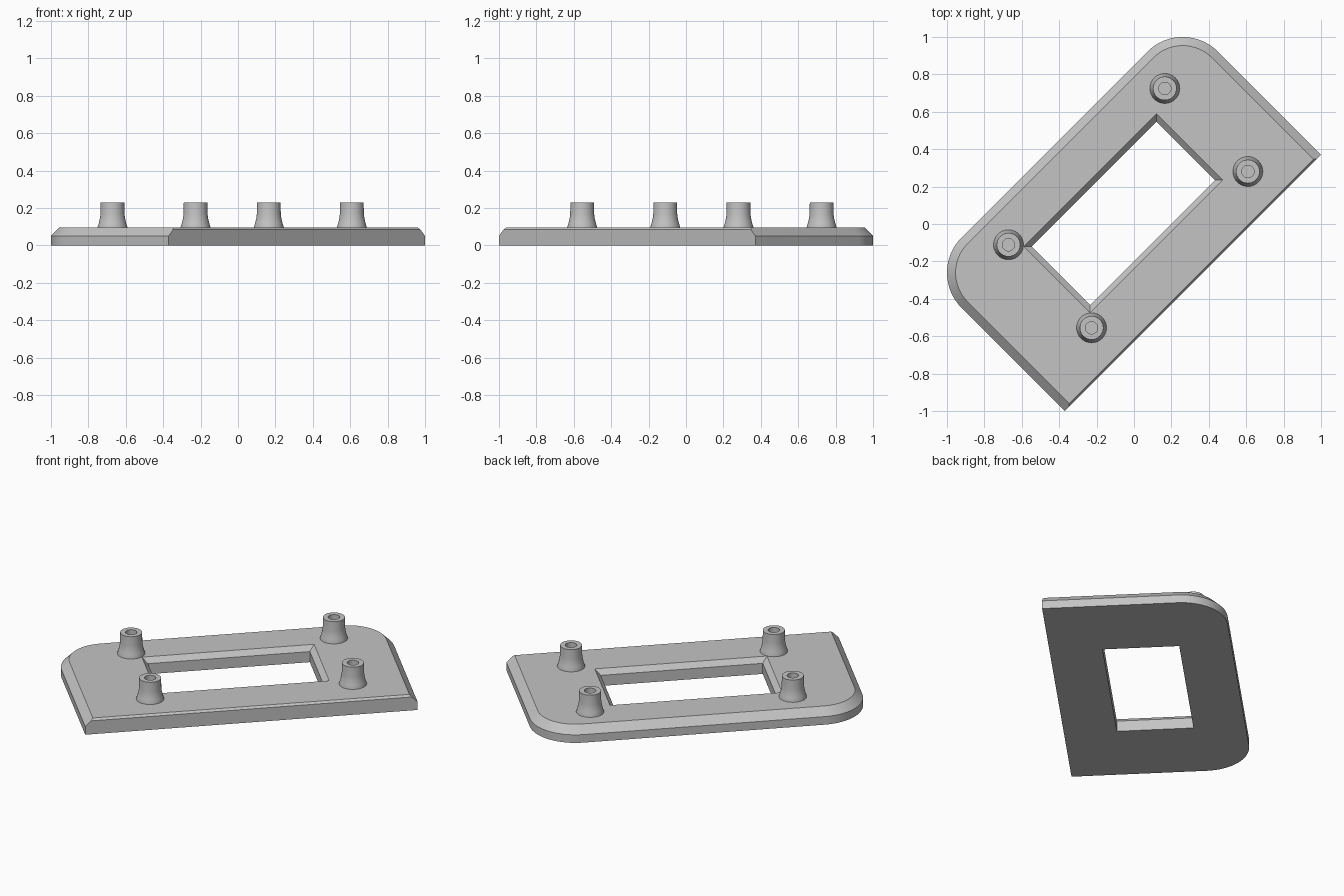
import bpy, bmesh
from math import pi, sin, cos, radians
from mathutils import Matrix, Vector

if "Cube" in bpy.data.objects:
    bpy.data.objects.remove(bpy.data.objects["Cube"], do_unlink=True)

TURN = Matrix.Rotation(radians(45), 4, "Z")   # the plate lies diagonally
HALF, FRONT, BACK = 0.969, -0.445, 0.601      # plate extents before turning
ROUND, CHAMFER, TOP = 0.266, 0.046, 0.097

gray = bpy.data.materials.new("plain gray")
gray.use_nodes = True
COLOR = (0.55, 0.55, 0.55, 1)
gray.diffuse_color = COLOR
gray.node_tree.nodes["Principled BSDF"].inputs["Base Color"].default_value = COLOR


def make(name, bm, place):
    bmesh.ops.recalc_face_normals(bm, faces=bm.faces)
    mesh = bpy.data.meshes.new(name)
    bm.to_mesh(mesh)
    bm.free()
    mesh.materials.append(gray)
    obj = bpy.data.objects.new(name, mesh)
    obj.matrix_world = place
    bpy.context.collection.objects.link(obj)
    return obj


def smooth(obj):
    bpy.ops.object.select_all(action="DESELECT")
    obj.select_set(True)
    bpy.context.view_layer.objects.active = obj
    bpy.ops.object.shade_smooth_by_angle(angle=radians(30))


def loft(rings):
    """Closed solid through rings of equal point count."""
    bm = bmesh.new()
    loops = [[bm.verts.new(p) for p in ring] for ring in rings]
    for low, high in zip(loops, loops[1:]):
        for i in range(len(low)):
            j = (i + 1) % len(low)
            bm.faces.new((low[i], low[j], high[j], high[i]))
    bm.faces.new(loops[0][::-1])
    bm.faces.new(loops[-1])
    return bm


def outline(inset, z, steps=16):
    """Plate outline: two square front corners, two round back corners."""
    pts = [(-HALF + inset, FRONT, z), (HALF - inset, FRONT, z)]
    for side, start in ((1, 0), (-1, pi / 2)):
        for i in range(steps + 1):
            a = start + pi / 2 * i / steps
            pts.append((side * (HALF - ROUND) + (ROUND - inset) * cos(a),
                        BACK - ROUND + (ROUND - inset) * sin(a), z))
    return pts


def window(grow, z):
    x, y0, y1 = 0.472 + grow, -0.14 - grow, 0.302 + grow
    return [(-x, y0, z), (x, y0, z), (x, y1, z), (-x, y1, z)]


# Plate with a wide chamfer on three sides and a narrow one along the front
bm = loft([outline(0, 0), outline(0, TOP - CHAMFER), outline(CHAMFER, TOP)])
cut = bmesh.ops.bisect_plane(
    bm, geom=bm.verts[:] + bm.edges[:] + bm.faces[:], clear_outer=True,
    plane_co=Vector((0, FRONT + 0.012, TOP)), plane_no=Vector((0, -1, 1)))
bmesh.ops.holes_fill(bm, edges=[e for e in bm.edges if e.is_boundary], sides=0)
plate = make("base_plate", bm, TURN)
smooth(plate)

# Rectangular opening, chamfered at its upper rim
cutter = make("opening_cutter",
              loft([window(0, -0.1), window(0, TOP - 0.03),
                    window(0.03, TOP), window(0.03, TOP + 0.1)]), TURN)
cutter.hide_render = True
cutter.hide_viewport = True
cutter.display_type = "WIRE"
opening = plate.modifiers.new("opening", "BOOLEAN")
opening.operation = "DIFFERENCE"
opening.solver = "EXACT"
opening.object = cutter

# Four flared hollow posts
PROFILE = [(0.08, TOP - 0.01), (0.08, TOP), (0.073, 0.12), (0.067, 0.145),
           (0.064, 0.17), (0.063, 0.23), (0.033, 0.23), (0.033, TOP + 0.003)]
SIDES = 40
for end, x in (("right", 0.629), ("left", -0.553)):
    for row, y in (("front", -0.232), ("back", 0.396)):
        rings = [[(r * cos(2 * pi * i / SIDES), r * sin(2 * pi * i / SIDES), z)
                  for i in range(SIDES)] for r, z in PROFILE]
        side = "left" if end == "right" else "right"
        smooth(make(f"{row}_{side}_post", loft(rings),
                    TURN @ Matrix.Translation((x, y, 0))))
